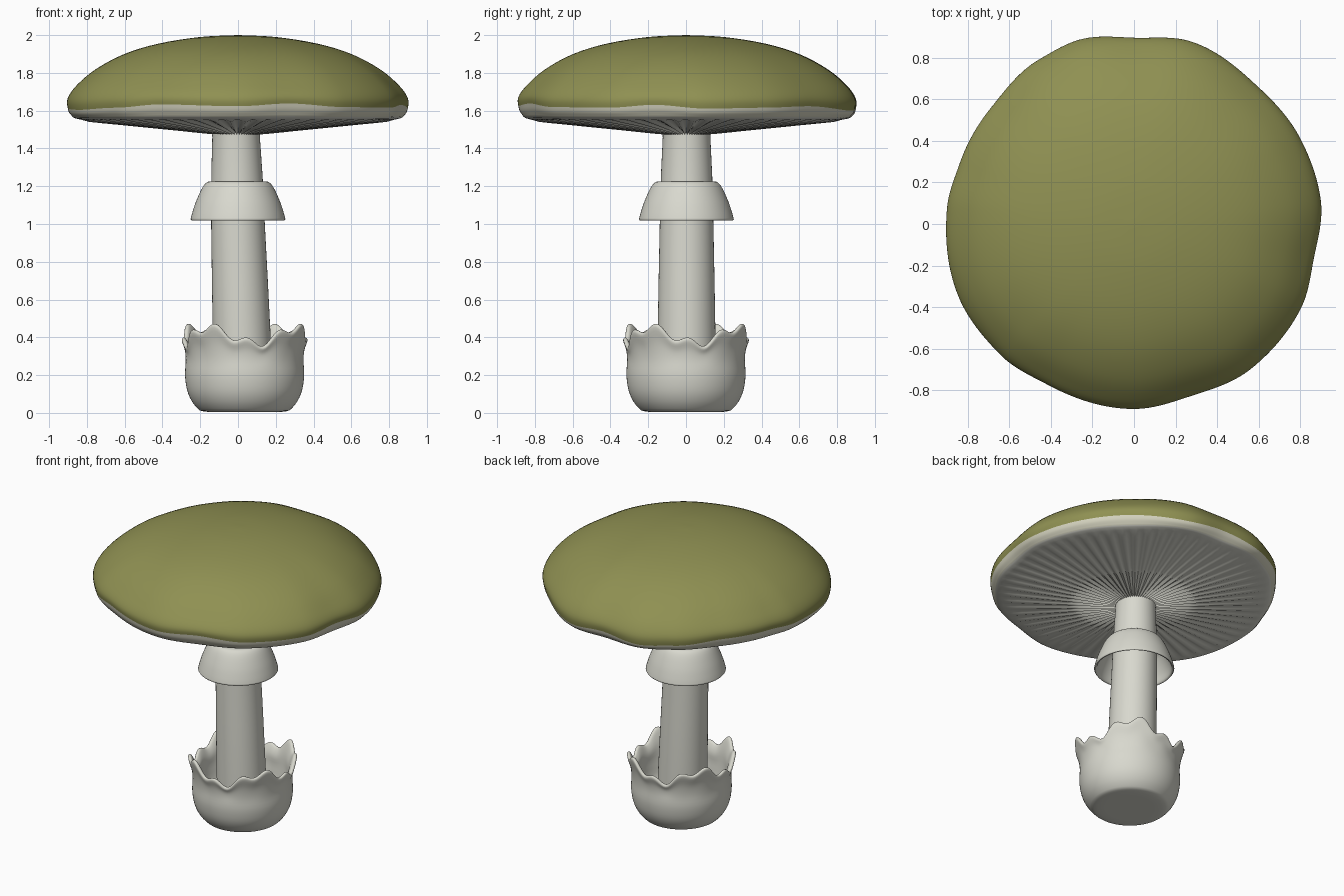
import bpy, bmesh, math
from mathutils import Vector

if "Cube" in bpy.data.objects:
    bpy.data.objects.remove(bpy.data.objects["Cube"])


def material(name, rgb):
    m = bpy.data.materials.new(name)
    m.diffuse_color = (*rgb, 1)
    m.use_nodes = True
    m.node_tree.nodes["Principled BSDF"].inputs["Base Color"].default_value = m.diffuse_color
    return m


OLIVE = material("olive", (0.275, 0.28, 0.085))
CREAM = material("pale cream", (0.66, 0.65, 0.52))
WHITE = material("off white", (0.69, 0.69, 0.62))


def spline(pts, n=4):
    """Catmull-Rom curve through the profile points, n steps per span."""
    out = []
    for i in range(len(pts) - 1):
        p0, p1 = Vector(pts[max(i - 1, 0)]), Vector(pts[i])
        p2, p3 = Vector(pts[i + 1]), Vector(pts[min(i + 2, len(pts) - 1)])
        for k in range(n):
            t = k / n
            out.append(0.5 * (2 * p1 + (p2 - p0) * t + (2 * p0 - 5 * p1 + 4 * p2 - p3) * t * t
                              + (3 * p1 - p0 - 3 * p2 + p3) * t ** 3))
    out.append(Vector(pts[-1]))
    return out


def revolve(name, profile, segs, shape, mats, mat_rule=lambda row: 0, angle=60):
    """Lathe a profile; shape(r, z, a, row) returns the point for each vertex."""
    bm = bmesh.new()
    rows = []
    for i, (r, z) in enumerate(profile):
        if r < 1e-4:
            rows.append([bm.verts.new(shape(0, z, 0, i))] * segs)
        else:
            rows.append([bm.verts.new(shape(r, z, math.tau * k / segs, i)) for k in range(segs)])
    for i in range(len(rows) - 1):
        for k in range(segs):
            j = (k + 1) % segs
            quad = [rows[i][k], rows[i][j], rows[i + 1][j], rows[i + 1][k]]
            f = bm.faces.new(list(dict.fromkeys(quad)))
            f.material_index = mat_rule(i)
    bmesh.ops.recalc_face_normals(bm, faces=bm.faces)
    me = bpy.data.meshes.new(name)
    bm.to_mesh(me)
    bm.free()
    for m in mats:
        me.materials.append(m)
    ob = bpy.data.objects.new(name, me)
    bpy.context.collection.objects.link(ob)
    bpy.ops.object.select_all(action='DESELECT')
    ob.select_set(True)
    bpy.context.view_layer.objects.active = ob
    bpy.ops.object.shade_smooth_by_angle(angle=math.radians(angle))
    return ob


def polar(r, z, a, cx=0, cy=0):
    return (cx + r * math.cos(a), cy + r * math.sin(a), z)


# Irregular cap outline: (angle in degrees, radius)
OUTLINE = [(7, .906), (27, .90), (47, .89), (73, .92), (89, .896), (107, .925), (120, .914),
           (141, .887), (161, .888), (175, .903), (203, .914), (224, .90), (242, .878),
           (270, .89), (288, .872), (309, .896), (333, .90), (349, .881), (367, .906)]


def outline(a):
    d = math.degrees(a) % 360
    if d < 7:
        d += 360
    for (a0, r0), (a1, r1) in zip(OUTLINE, OUTLINE[1:]):
        if a0 <= d <= a1:
            t = (d - a0) / (a1 - a0)
            return r0 + (r1 - r0) * t * t * (3 - 2 * t)
    return 0.9


# Cap: olive dome, cream lip, ribbed gills below
cap_pts = [(0, 2.0), (.2, 1.99), (.42, 1.955), (.6, 1.9), (.75, 1.82), (.85, 1.735),
           (.897, 1.67), (.897, 1.618), (.88, 1.58), (.83, 1.553),
           (.6, 1.528), (.35, 1.503), (.12, 1.48), (0, 1.478)]
STEPS = 4
RIM, LIP, GILL_END = 7 * STEPS, 9 * STEPS, 12 * STEPS


def cap_shape(r, z, a, i):
    big = outline(a)
    w = min(1, r / .9) ** 2
    near_rim = max(0, 1 - abs(i - RIM) / (2 * STEPS))
    z -= (big - .897) * .8 * near_rim
    if LIP < i < GILL_END + 1:
        z += .006 * math.cos(60 * a)
    return polar(r * (1 + (big / .9 - 1) * w), z, a)


revolve("cap", spline(cap_pts, STEPS), 240, cap_shape, [OLIVE, CREAM, WHITE],
        lambda i: 0 if i < RIM else 1 if i < LIP - 2 else 2)


# Stem: tapered and leaning slightly
def stem_x(z):
    return .033 - .033 * z if z < 1 else -.022 * (z - 1)


stem = [(0, .005), (.15, .005), (.155, .3), (.148, .7), (.142, 1.0), (.136, 1.25), (.126, 1.46),
        (.128, 1.5), (0, 1.5)]
revolve("stem", stem, 64, lambda r, z, a, i: polar(r, z, a, stem_x(z), .003), [WHITE])

# Skirt ring: hollow bell around the stem
outer = spline([(.13, 1.226), (.163, 1.222), (.19, 1.19), (.222, 1.12), (.242, 1.06), (.251, 1.025)])
inner = spline([(.246, 1.018), (.234, 1.025), (.222, 1.07), (.198, 1.13), (.17, 1.18), (.13, 1.195)])
revolve("skirt_ring", outer + inner, 64, lambda r, z, a, i: polar(r, z, a, 0, .002), [WHITE])

# Volva: cup at the base with a toothed rim
cup_pts = [(0, .008), (.2, .006), (.255, .03), (.298, .1), (.315, .19), (.312, .28), (.318, .34),
           (.335, .395), (.327, .412), (.31, .4), (.288, .34), (.28, .25), (.25, .14), (.13, .1)]


def cup_shape(r, z, a, i):
    o = math.degrees(a) + 90
    tooth = .042 * math.cos(math.radians(4 * (o + 35))) + .023 * math.cos(math.radians(12 * (o - 3)))
    w = max(0, min(1, (z - .24) / .16)) ** 1.5
    return polar(r + tooth * .2 * w, z + tooth * w, a, .035, 0)


revolve("base_cup", spline(cup_pts), 144, cup_shape, [WHITE], angle=80)
